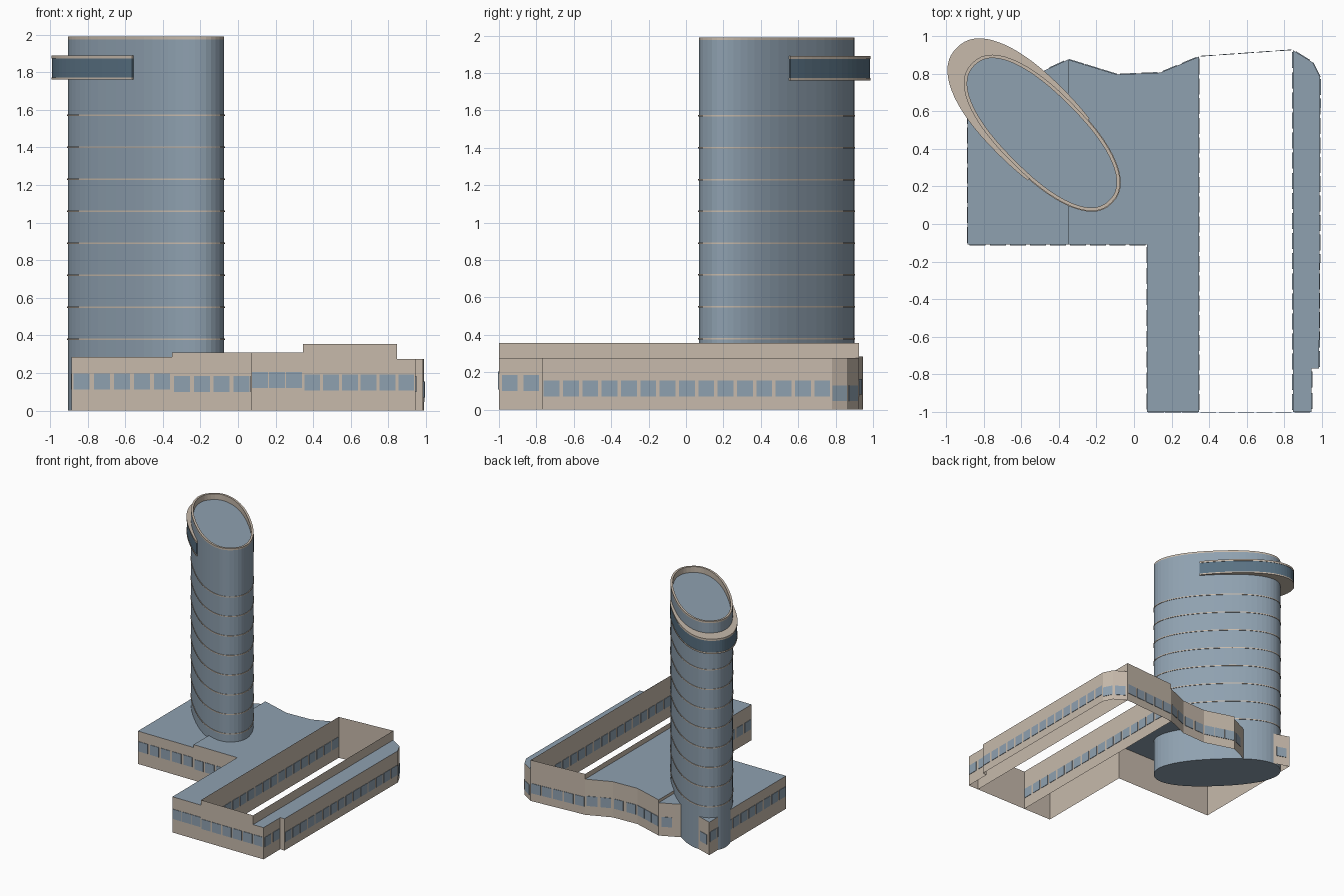
import bpy
import bmesh
from math import cos, sin, pi, copysign
from mathutils import Vector

cube = bpy.data.objects.get("Cube")
if cube:
    bpy.data.objects.remove(cube, do_unlink=True)


def make_material(name, rgb):
    mat = bpy.data.materials.new(name)
    mat.use_nodes = True
    color = (*rgb, 1)
    mat.diffuse_color = color
    mat.node_tree.nodes["Principled BSDF"].inputs["Base Color"].default_value = color
    return mat


BEIGE = make_material("warm stone", (0.57, 0.49, 0.41))
BLUE = make_material("blue grey glass", (0.274, 0.355, 0.434))
DARK = make_material("dark slate glass", (0.1, 0.165, 0.225))


def finish(name, bm, mat):
    mesh = bpy.data.meshes.new(name)
    bm.to_mesh(mesh)
    bm.free()
    mesh.materials.append(mat)
    obj = bpy.data.objects.new(name, mesh)
    bpy.context.scene.collection.objects.link(obj)
    return obj


def sheet(name, points, z, mat):
    """Flat polygon at one height."""
    bm = bmesh.new()
    face = bm.faces.new([bm.verts.new((x, y, z)) for x, y in points])
    bm.normal_update()
    if face.normal.z < 0:
        face.normal_flip()
    return finish(name, bm, mat)


def prism(name, points, low, high, mat, top=True, bottom=True):
    """Extruded outline with optional caps."""
    bm = bmesh.new()
    a = [bm.verts.new((x, y, low)) for x, y in points]
    b = [bm.verts.new((x, y, high)) for x, y in points]
    for i in range(len(a)):
        j = (i + 1) % len(a)
        bm.faces.new((a[i], a[j], b[j], b[i]))
    if top:
        bm.faces.new(b)
    if bottom:
        bm.faces.new(a[::-1])
    return finish(name, bm, mat)


def add_wall(bm, p, q, low, high):
    corners = [(*p, low), (*q, low), (*q, high), (*p, high)]
    bm.faces.new([bm.verts.new(c) for c in corners])


def add_windows(bm, p, q, sill, width=0.085, height=0.085, depth=0.004):
    """Evenly spaced thin plates along the outer side of a wall."""
    p, q = Vector(p), Vector(q)
    length = (q - p).length
    along = (q - p) / length
    out = Vector((along.y, -along.x)) * depth
    count = max(1, round(length / 0.106))
    for i in range(count):
        mid = p + along * length * (i + 0.5) / count
        ends = [mid - along * width / 2, mid + along * width / 2]
        outer = [e + out for e in ends]
        ring = [ends[0], outer[0], outer[1], ends[1]]
        a = [bm.verts.new((*v, sill)) for v in ring]
        b = [bm.verts.new((*v, sill + height)) for v in ring]
        for k in range(3):
            bm.faces.new((a[k], a[k + 1], b[k + 1], b[k]))
        bm.faces.new(b)
        bm.faces.new(a[::-1])


# Podium outline, counter-clockwise: corner, wall top and window sill
LOW, MID, HIGH, EAST = 0.285, 0.31, 0.355, 0.275
outline = [
    ((-0.885, 0.945), LOW, 0.112), ((-0.885, -0.11), LOW, 0.112),
    ((-0.35, -0.11), MID, 0.1), ((0.07, -0.11), MID, 0.1),
    ((0.07, -1), MID, 0.12), ((0.345, -1), HIGH, 0.107),
    ((0.845, -1), EAST, 0.107), ((0.945, -1), EAST, 0.1),
    ((0.945, -0.77), EAST, None), ((0.985, -0.77), EAST, 0.07),
    ((0.99, 0.78), EAST, 0.045), ((0.95, 0.86), EAST, 0.045),
    ((0.845, 0.925), HIGH, 0.07), ((0.345, 0.89), MID, 0.08),
    ((0.14, 0.805), MID, 0.08), ((-0.09, 0.795), MID, 0.08),
    ((-0.35, 0.875), LOW, 0.08), ((-0.47, 0.82), LOW, None),
    ((-0.58, 0.76), LOW, None), ((-0.75, 0.9), LOW, 0.08),
]
points = [entry[0] for entry in outline]
walls, windows = bmesh.new(), bmesh.new()
for i, (p, top, sill) in enumerate(outline):
    q = points[(i + 1) % len(points)]
    add_wall(walls, p, q, 0, top)
    if sill is not None:
        add_windows(windows, p, q, sill)

# Courtyard side walls and the step between the two roof levels
court = [(points[5], points[13]), (points[12], points[6])]
for (p, q) in court:
    add_wall(walls, p, q, 0, HIGH)
    add_windows(windows, p, q, 0.1)
add_wall(walls, points[16], points[2], LOW, MID)
finish("podium_walls", walls, BEIGE)
finish("podium_windows", windows, BLUE)

# Podium roofs
sheet("west_roof", points[:3] + points[16:], LOW, BLUE)
sheet("main_roof", points[2:6] + points[13:17], MID, BLUE)
sheet("east_wing_roof", points[6:13], EAST, BLUE)

# Tower outline: a rounded oval whose long axis runs diagonally
CENTER = Vector((-0.49, 0.485))
U = Vector((-1, 1)).normalized()
V = Vector((-1, -1)).normalized()


def oval(a, b, shift=0, cut=None, count=56):
    result = []
    for i in range(count):
        t = 2 * pi * i / count
        c, s = cos(t), sin(t)
        u = shift + a * copysign(abs(c) ** (2 / 2.3), c)
        v = b * copysign(abs(s) ** (2 / 2.3), s)
        if cut is None or u >= cut:
            result.append(tuple(CENTER + U * u + V * v))
    return result


A, B = 0.525, 0.224
body = oval(A, B)
TOP = 1.99
prism("tower_body", body, 0, TOP - 0.015, BLUE, top=False)
sheet("tower_roof", oval(A - 0.01, B - 0.01), TOP - 0.05, BLUE)

# Parapet rim with an open centre
rim = bmesh.new()
loops = []
for inset, z in ((0, TOP - 0.015), (0, TOP), (0.018, TOP), (0.018, TOP - 0.05)):
    loops.append([rim.verts.new((x, y, z)) for x, y in oval(A - inset, B - inset)])
for a, b in zip(loops, loops[1:]):
    for i in range(len(a)):
        j = (i + 1) % len(a)
        rim.faces.new((a[i], a[j], b[j], b[i]))
finish("tower_rim", rim, BEIGE)

# Thin floor bands
for i in range(8):
    z = 0.38 + 0.17 * i
    prism(f"floor_band_{i + 1}", oval(A + 0.004, B + 0.004), z - 0.004, z + 0.004, BEIGE)


# Overhanging collar near the top, wrapped around the rear end
def collar_outline(inset):
    pts = oval(0.55 - inset, 0.245 - inset, 0.09, -0.14, 72)
    half = next(i for i in range(len(pts) - 1)
                if (Vector(pts[i + 1]) - Vector(pts[i])).length > 0.2)
    return pts[half + 1:] + pts[:half + 1]


prism("collar_glass", collar_outline(0.003), 1.77, 1.88, DARK, top=False, bottom=False)
prism("collar_top", collar_outline(0), 1.874, 1.89, BEIGE)
prism("collar_base", collar_outline(0), 1.76, 1.772, BEIGE)
